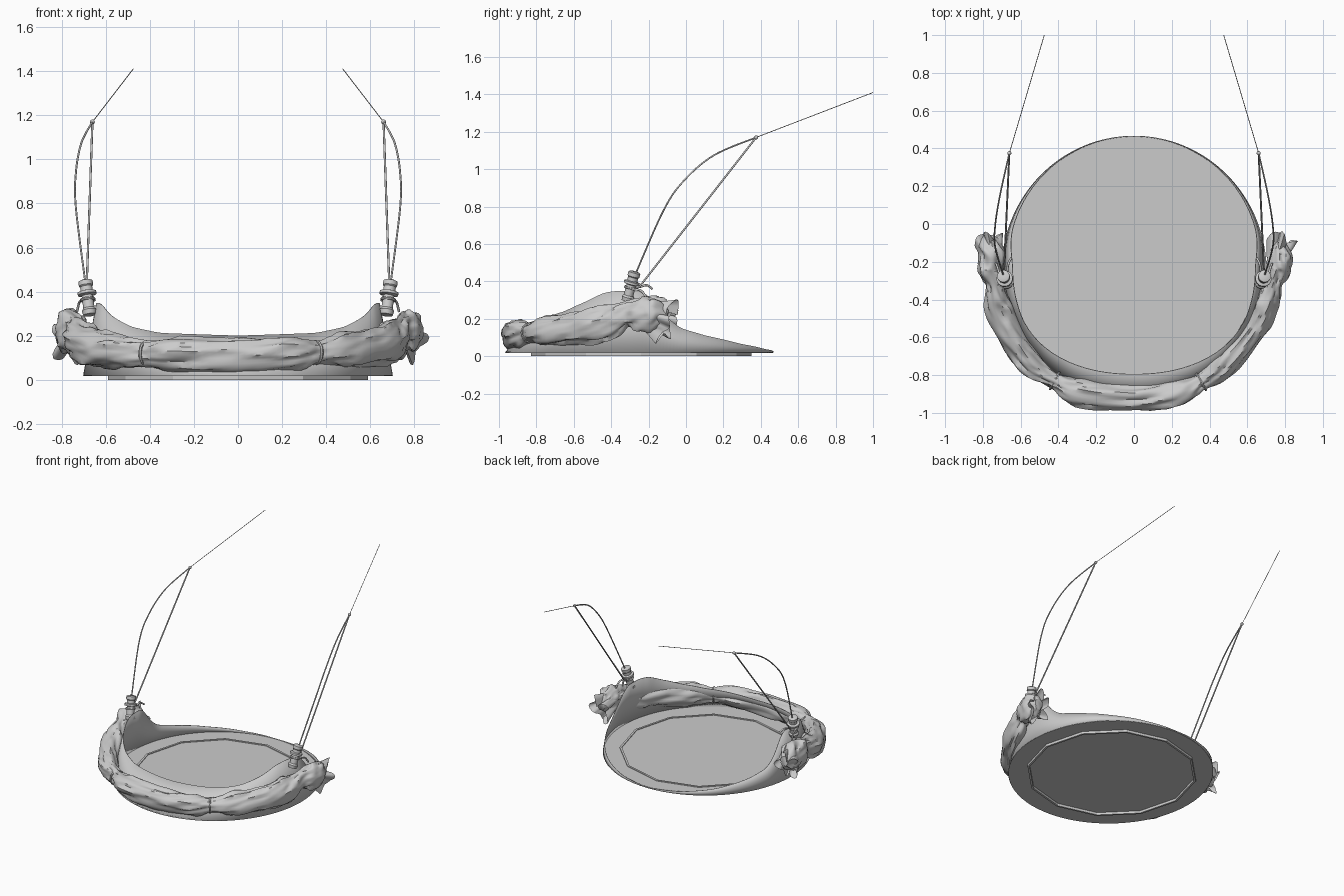
import bpy, bmesh, math
from mathutils import Vector, noise

if "Cube" in bpy.data.objects:
    bpy.data.objects.remove(bpy.data.objects["Cube"])


def make(name, bm, angle=40):
    bmesh.ops.recalc_face_normals(bm, faces=bm.faces)
    me = bpy.data.meshes.new(name)
    bm.to_mesh(me)
    bm.free()
    ob = bpy.data.objects.new(name, me)
    bpy.context.collection.objects.link(ob)
    bpy.ops.object.select_all(action='DESELECT')
    ob.select_set(True)
    bpy.context.view_layer.objects.active = ob
    bpy.ops.object.shade_smooth_by_angle(angle=math.radians(angle))
    return ob


def skin(bm, rings, closed=True, caps=False):
    """Join rows of points with quads."""
    rows = [[bm.verts.new(p) for p in r] for r in rings]
    for a, b in zip(rows, rows[1:]):
        n = len(a)
        for i in range(n if closed else n - 1):
            j = (i + 1) % n
            bm.faces.new((a[i], a[j], b[j], b[i]))
    if caps:
        bm.faces.new(rows[0])
        bm.faces.new(rows[-1])


def lerp_keys(keys, t):
    """Smooth interpolation through (t, value) keys."""
    for (a, u), (b, v) in zip(keys, keys[1:]):
        if t <= b:
            f = (t - a) / (b - a)
            return u + (v - u) * f
    return keys[-1][1]


def spline(pts, t):
    """Catmull-Rom through tuples, t in 0..len-1."""
    n = len(pts) - 1
    i = min(int(t), n - 1)
    f = t - i
    p = [pts[max(0, min(n, k))] for k in (i - 1, i, i + 1, i + 2)]
    return [0.5 * (2 * b + (c - a) * f + (2 * a - 5 * b + 4 * c - d) * f * f
                   + (3 * b - a - 3 * c + d) * f ** 3) for a, b, c, d in zip(*p)]


CY, RX, RY, FZ = -0.25, 0.70, 0.715, 0.025

# Floor disc
bm = bmesh.new()
N = 72
rim = [(RX * math.sin(2 * math.pi * i / N), CY - RY * math.cos(2 * math.pi * i / N)) for i in range(N)]
skin(bm, [[(x, y, z) for x, y in rim] for z in (0.018, FZ)], caps=True)
make("floor", bm)

# Twelve-sided ring that shows on both faces of the floor
bm = bmesh.new()
rings = []
for r, z in ((0.59, 0), (0.59, 0.03), (0.575, 0.03), (0.575, 0), (0.59, 0)):
    rings.append([(r * math.cos(math.pi * k / 6), CY + 0.01 + r * math.sin(math.pi * k / 6), z) for k in range(12)])
skin(bm, rings)
bmesh.ops.remove_doubles(bm, verts=bm.verts, dist=1e-5)
make("floor_ring", bm, 20)

# Wall that leans inwards, high at the sides and running out at the back
HEIGHT = [(0, .20), (30, .212), (45, .24), (60, .29), (72, .34), (80, .35), (92, .345), (96, .30),
          (102, .21), (108, .15), (120, .11), (140, .065), (160, .038), (180, .026)]
low, mid, top = [], [], []
for k in range(-120, 121):
    deg = k * 1.5
    h = sum(lerp_keys(HEIGHT, min(180, abs(abs(deg) + d))) for d in (-2, 0, 2)) / 3
    s, c = math.sin(math.radians(deg)), math.cos(math.radians(deg))
    f = (h - FZ) / 0.33
    b = Vector((RX * s, CY - RY * c, 0.02))
    e = 0.92 if c > 0 else 1
    inset = 0.17 if c > 0 else 0.03 * f
    t = Vector((math.copysign(abs(s) ** e, s) * (RX - 0.06 * min(1, f)),
                CY - math.copysign(abs(c) ** e, c) * (RY - inset), h))
    low.append(b)
    mid.append(b.lerp(t, 0.5))
    top.append(t)
bm = bmesh.new()
skin(bm, [low, mid, top], closed=False)
wall = make("wall", bm)
mod = wall.modifiers.new("thickness", 'SOLIDIFY')
mod.thickness = 0.004
mod.offset = 0

# Gathered cloth swag: x, y, z, sideways radius, upright radius
SWAG = [(-.77, -.06, .22, .03, .04), (-.76, -.14, .22, .07, .10), (-.76, -.24, .22, .07, .10),
        (-.735, -.32, .22, .05, .075), (-.715, -.45, .18, .075, .09), (-.63, -.63, .14, .075, .085),
        (-.54, -.75, .13, .065, .075), (-.42, -.83, .12, .045, .06), (-.28, -.89, .115, .075, .08),
        (0, -.92, .11, .07, .08), (.24, -.89, .12, .07, .075), (.355, -.835, .125, .045, .058),
        (.48, -.745, .135, .07, .08), (.62, -.58, .15, .065, .085), (.70, -.43, .18, .07, .095),
        (.735, -.32, .22, .05, .075), (.765, -.24, .22, .07, .095), (.77, -.16, .22, .065, .09),
        (.775, -.10, .21, .03, .04)]
bm = bmesh.new()
rings = []
STEPS, SIDES = 170, 36
for i in range(STEPS + 1):
    t = i / STEPS * (len(SWAG) - 1)
    x, y, z, rs, ru = spline(SWAG, t)
    p, q = spline(SWAG, max(0, t - .05)), spline(SWAG, min(len(SWAG) - 1, t + .05))
    tan = Vector((q[0] - p[0], q[1] - p[1], q[2] - p[2])).normalized()
    side = tan.cross(Vector((0, 0, 1))).normalized()
    up = side.cross(tan)
    ring = []
    for j in range(SIDES):
        a = 2 * math.pi * j / SIDES
        n = noise.noise(Vector((math.cos(a - t * .3) * 2.2, math.sin(a - t * .3) * 2.2, t * 1.1)))
        fold = 1 + 0.28 * n - 0.09 * abs(math.sin(2.5 * a + 1.3 * t + 3 * n))
        ring.append(Vector((x, y, z)) + side * math.cos(a) * rs * fold + up * math.sin(a) * ru * fold)
    rings.append(ring)
skin(bm, rings, caps=True)
make("cloth_swag", bm, 50)

# Ties round the swag pinches
def tie(name, loc, direction, r):
    bpy.ops.mesh.primitive_torus_add(major_segments=24, minor_segments=6, major_radius=r, minor_radius=0.007,
                                     location=loc, rotation=Vector(direction).to_track_quat('Z', 'Y').to_euler())
    bpy.context.object.name = name


tie("swag_tie_left", (-.42, -.83, .12), (1, -.55, 0), 0.05)
tie("swag_tie_right", (.355, -.835, .125), (1, .6, 0), 0.05)


def tube(name, pts, radius):
    cu = bpy.data.curves.new(name, 'CURVE')
    cu.dimensions = '3D'
    cu.bevel_depth = radius
    cu.bevel_resolution = 2
    sp = cu.splines.new('POLY')
    n = 1 if len(pts) == 2 else (len(pts) - 1) * 8
    sp.points.add(n)
    for i in range(n + 1):
        sp.points[i].co = (*spline(pts, i / n * (len(pts) - 1)), 1)
    ob = bpy.data.objects.new(name, cu)
    bpy.context.collection.objects.link(ob)


POST = [(0, .030), (.02, .034), (.03, .026), (.085, .026), (.09, .043), (.102, .043), (.106, .028),
        (.125, .028), (.13, .033), (.15, .033), (.155, .02)]
for m, label in ((-1, "left"), (1, "right")):
    # Ruffled loose end of the cloth, flaring from its knot
    bm = bmesh.new()
    rings = []
    base, tip = Vector((.725, -.29, .25)), Vector((.775, -.09, .18))
    axis = (tip - base).normalized()
    u = axis.cross(Vector((0, 0, 1))).normalized()
    v = u.cross(axis)
    for i in range(11):
        f = i / 10
        ring = []
        for j in range(48):
            a = 2 * math.pi * j / 48
            r = (0.03 + 0.055 * f) * (1 + f * 0.32 * math.sin(5 * a + m) + .12 * math.sin(9 * a))
            p = base.lerp(tip, f * (1 + 0.12 * math.sin(3 * a + 2 * m)))
            p = p + u * math.cos(a) * r * .75 + v * math.sin(a) * r * 1.15
            ring.append((m * p.x, p.y, p.z))
        rings.append(ring)
    skin(bm, rings)
    make("cloth_end_" + label, bm, 60)

    # Post with collars, leaning a little
    bm = bmesh.new()
    foot, head = Vector((.672, -.315, .295)), Vector((.692, -.275, .45))
    d = (head - foot).normalized()
    u = d.orthogonal().normalized()
    v = d.cross(u)
    rings = []
    for h, r in POST:
        ring = [foot + d * h * 1.06 + (u * math.cos(k * math.pi / 10) + v * math.sin(k * math.pi / 10)) * r
                for k in range(20)]
        rings.append([(m * p.x, p.y, p.z) for p in ring])
    skin(bm, rings, caps=True)
    make("post_" + label, bm, 35)

    # Reins: bowed and straight strands meeting at a bead, then a thin single line
    def side(pts):
        return [(m * x, y, z) for x, y, z in pts]
    tube("bowed_rein_" + label, side([(.692, -.27, .44), (.735, -.12, .78), (.735, -.01, .94),
                                      (.71, .15, 1.075), (.66, .375, 1.17)]), 0.0045)
    tube("straight_rein_" + label, side([(.688, -.25, .37), (.66, .375, 1.17)]), 0.005)
    tube("front_line_" + label, side([(.66, .375, 1.17), (.475, 1.0, 1.41)]), 0.002)
    bpy.ops.mesh.primitive_uv_sphere_add(segments=12, ring_count=8, radius=0.011, location=(m * .66, .375, 1.17))
    bpy.context.object.name = "rein_bead_" + label

    # Loose rein ends knotted to the post
    tube("rein_knot_" + label, side([(.66, -.30, .37), (.67, -.25, .37), (.665, -.21, .38), (.65, -.18, .36)]), 0.006)
    tube("rein_tail_" + label, side([(.71, -.29, .36), (.72, -.24, .35), (.73, -.21, .31)]), 0.006)
    tie("post_tie_" + label, (m * .682, -.298, .365), (m * d.x, d.y, d.z), 0.029)
